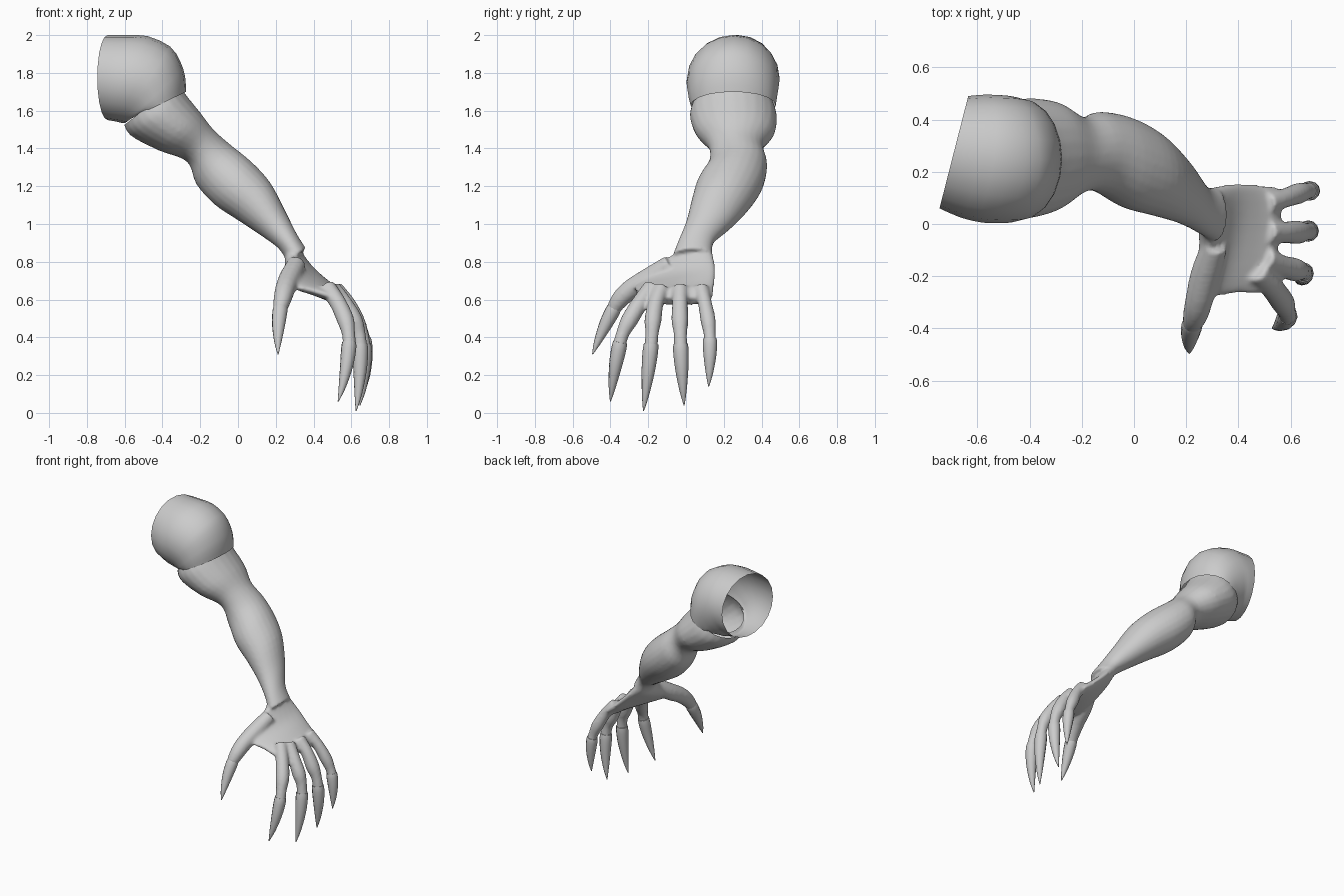
import bpy, bmesh, math
from mathutils import Vector as V

if "Cube" in bpy.data.objects:
    bpy.data.objects.remove(bpy.data.objects["Cube"])

skin = bpy.data.materials.new("grey_skin")
skin.diffuse_color = (0.6, 0.6, 0.6, 1)
skin.use_nodes = True
skin.node_tree.nodes["Principled BSDF"].inputs["Base Color"].default_value = skin.diffuse_color


def smooth_list(rows, steps):
    """Catmull-Rom interpolation through rows of numbers."""
    out = []
    for i in range(len(rows) - 1):
        a, b = rows[max(i - 1, 0)], rows[i]
        c, d = rows[i + 1], rows[min(i + 2, len(rows) - 1)]
        for s in range(steps):
            t = s / steps
            out.append([0.5 * (2 * q + (r - p) * t + (2 * p - 5 * q + 4 * r - u) * t * t
                               + (3 * q - p - 3 * r + u) * t ** 3)
                        for p, q, r, u in zip(a, b, c, d)])
    out.append(list(rows[-1]))
    return out


def ring(centre, u, w, n):
    return [centre + u * math.cos(2 * math.pi * k / n) + w * math.sin(2 * math.pi * k / n)
            for k in range(n)]


def loft(name, rings, caps=True):
    bm = bmesh.new()
    loops = [[bm.verts.new(p) for p in r] for r in rings]
    n = len(loops[0])
    for a, b in zip(loops, loops[1:]):
        for k in range(n):
            bm.faces.new((a[k], a[(k + 1) % n], b[(k + 1) % n], b[k]))
    if caps:
        bm.faces.new(loops[0])
        bm.faces.new(loops[-1])
    bmesh.ops.recalc_face_normals(bm, faces=bm.faces)
    me = bpy.data.meshes.new(name)
    bm.to_mesh(me)
    bm.free()
    me.materials.append(skin)
    ob = bpy.data.objects.new(name, me)
    bpy.context.collection.objects.link(ob)
    return ob


def tube(name, rows, steps=4, n=12):
    """Round tube through rows of x, y, z, radius."""
    rows = smooth_list(rows, steps)
    pts = [V(r[:3]) for r in rows]
    rings = []
    for i, p in enumerate(pts):
        t = (pts[min(i + 1, len(pts) - 1)] - pts[max(i - 1, 0)]).normalized()
        u = t.cross(V((1, 0, 0.3))).normalized()
        rings.append(ring(p, u * rows[i][3], t.cross(u) * rows[i][3], n))
    return loft(name, rings)


def shade(ob, angle):
    bpy.ops.object.select_all(action='DESELECT')
    ob.select_set(True)
    bpy.context.view_layer.objects.active = ob
    bpy.ops.object.shade_smooth_by_angle(angle=math.radians(angle))


# Arm: outer edge x, z, inner edge x, z, then y range
arm_rows = [
    (-.33, 1.77, -.61, 1.55, .05, .45), (-.28, 1.69, -.57, 1.47, .02, .48),
    (-.20, 1.59, -.42, 1.39, .05, .47), (-.13, 1.50, -.27, 1.33, .12, .41),
    (-.04, 1.42, -.22, 1.21, .12, .43), (.07, 1.33, -.12, 1.10, .06, .41),
    (.17, 1.22, .00, 1.02, .03, .35), (.25, 1.07, .12, .94, .00, .25),
    (.31, .95, .215, .87, -.04, .15), (.36, .87, .26, .80, -.07, .14)]
rings = []
for ox, oz, ix, iz, y0, y1 in smooth_list(arm_rows, 4):
    yc = (y0 + y1) / 2
    a, b = V((ox, yc, oz)), V((ix, yc, iz))
    rings.append(ring((a + b) / 2, (a - b) / 2, V((0, (y1 - y0) / 2, 0)), 24))
arm = loft("arm", rings)

# Palm: little-finger edge point, thumb edge point, half thickness
palm_rows = [
    (.29, .12, .87, .27, -.04, .86, .045), (.31, .14, .84, .27, -.08, .82, .055),
    (.35, .15, .80, .265, -.18, .75, .05), (.40, .155, .75, .31, -.27, .67, .045),
    (.47, .15, .68, .40, -.265, .645, .045), (.53, .145, .63, .48, -.265, .62, .042),
    (.56, .135, .59, .52, -.22, .59, .03)]
rings = []
for r in smooth_list(palm_rows, 4):
    a, b = V(r[:3]), V(r[3:6])
    rings.append(ring((a + b) / 2, (a - b) / 2, V((.66, 0, .75)) * r[6], 24))
palm = loft("palm", rings)

# Fingers and thumb: x, y, z, radius along each one, and the claw tip
digits = {
    "index": ([(.47, -.18, .67, .045), (.53, -.245, .58, .045), (.57, -.30, .49, .046),
               (.585, -.335, .42, .036), (.59, -.355, .35, .036)], (.53, -.40, .06)),
    "middle": ([(.50, -.13, .66, .045), (.565, -.16, .58, .042), (.615, -.175, .49, .046),
                (.64, -.18, .42, .036), (.65, -.187, .34, .037)], (.625, -.225, .01)),
    "ring": ([(.51, -.03, .66, .045), (.58, -.032, .58, .042), (.625, -.032, .49, .046),
              (.655, -.03, .42, .036), (.67, -.028, .34, .037)], (.645, -.01, .04)),
    "little": ([(.51, .08, .66, .042), (.58, .10, .58, .038), (.63, .117, .49, .041),
                (.66, .125, .42, .033), (.675, .128, .37, .034)], (.68, .12, .14)),
    "thumb": ([(.31, -.08, .79, .05), (.275, -.19, .715, .058), (.25, -.29, .655, .054),
               (.235, -.35, .60, .048), (.22, -.39, .54, .036)], (.212, -.495, .31))}
parts = [palm]
for name, (rows, tip) in digits.items():
    parts.append(tube(name + "_finger", rows))
    base, end = V(rows[-1][:3]), V(tip)
    d = (base - V(rows[-2][:3])).normalized()
    start = base - d * .025
    # Curved claw that starts as a raised collar
    rad, length = rows[-1][3] + .004, (end - start).length
    claw = []
    for t, s in ((0, .93), (.12, 1), (.4, .86), (.75, .48), (1, .06)):
        p = start.lerp(end, t) + (d - (end - start).normalized()) * length * .5 * t * (1 - t)
        claw.append((*p, rad * s))
    shade(tube(name + "_claw", claw, 3), 50)

# Blend arm, palm and fingers into one skin
bpy.ops.object.select_all(action='DESELECT')
for ob in parts + [arm]:
    ob.select_set(True)
bpy.context.view_layer.objects.active = arm
bpy.ops.object.join()
m = arm.modifiers.new("blend", 'REMESH')
m.mode, m.voxel_size = 'VOXEL', .010
m = arm.modifiers.new("soften", 'SMOOTH')
m.factor, m.iterations = .5, 6
for mod in list(arm.modifiers):
    bpy.ops.object.modifier_apply(modifier=mod.name)

# Open the top of the arm so it is hollow
bm = bmesh.new()
bm.from_mesh(arm.data)
bmesh.ops.bisect_plane(bm, geom=bm.verts[:] + bm.edges[:] + bm.faces[:],
                       plane_co=(-.455, .25, 1.64), plane_no=(-.62, 0, .785), clear_outer=True)
for f in bm.faces:
    f.material_index = 0
bm.to_mesh(arm.data)
bm.free()
arm.data.materials.clear()
arm.data.materials.append(skin)
shade(arm, 60)

# Shoulder cap: top x, z, bottom x, z, y centre, y half width, sideways tilt
cap_rows = [
    (-.69, 2.00, -.69, 1.55, .275, .215, .055), (-.59, 2.00, -.66, 1.545, .26, .235, .04),
    (-.48, 1.995, -.635, 1.54, .25, .245, .02), (-.36, 1.94, -.615, 1.535, .248, .244, 0),
    (-.305, 1.86, -.60, 1.535, .248, .238, 0), (-.28, 1.78, -.59, 1.54, .248, .232, 0),
    (-.275, 1.70, -.575, 1.555, .25, .225, 0)]
rings = []
for tx, tz, bx, bz, yc, h, tilt in smooth_list(cap_rows, 2):
    a, b = V((tx, yc, tz)), V((bx, yc, bz))
    rings.append(ring((a + b) / 2, (a - b) / 2, V((tilt, h, 0)), 20))
shade(loft("shoulder_cap", rings, caps=False), 60)
